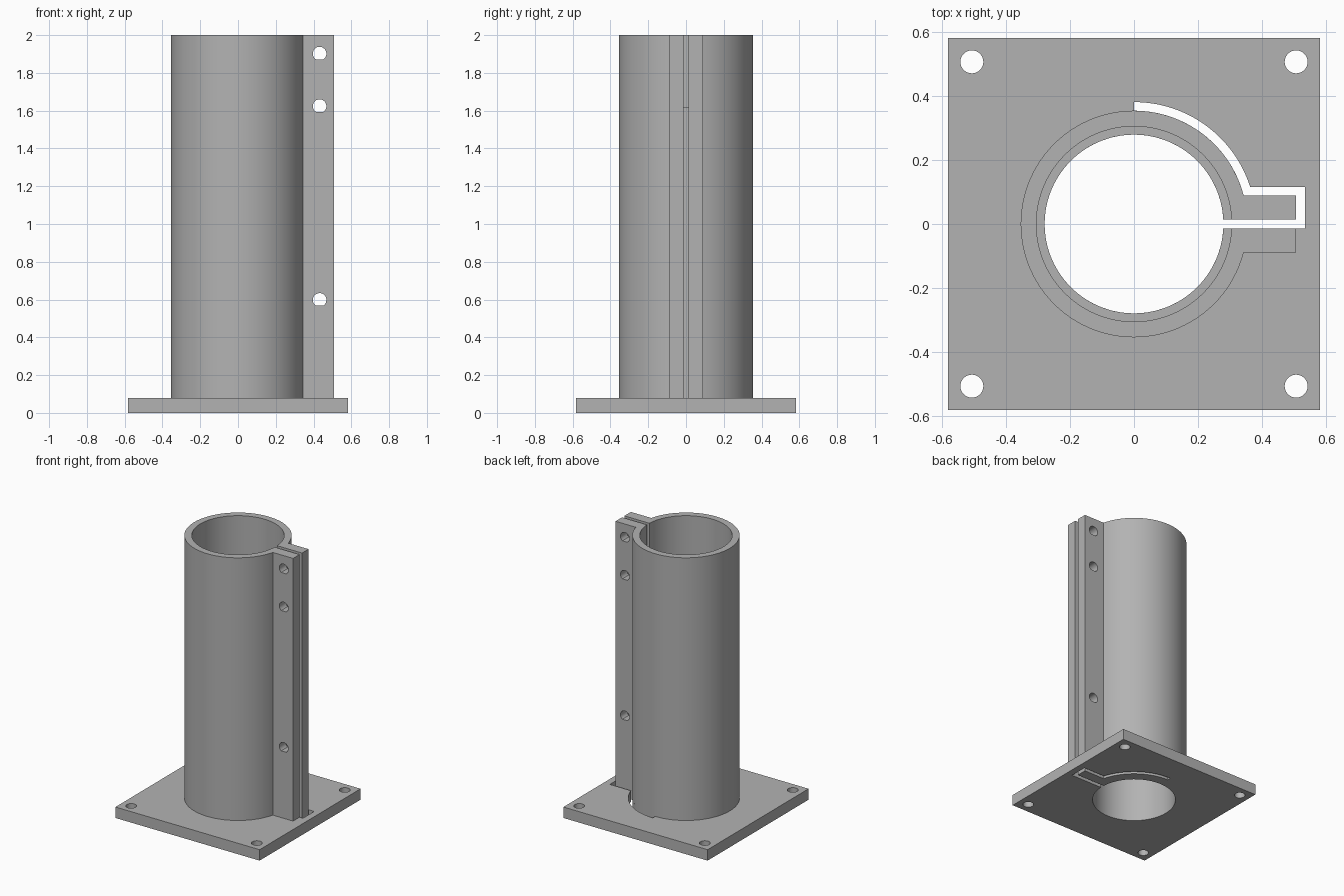
import bpy, bmesh
from math import sin, cos, asin, pi
from mathutils import Matrix

if "Cube" in bpy.data.objects:
    bpy.data.objects.remove(bpy.data.objects["Cube"], do_unlink=True)

# Main dimensions
HALF, THICK, TOP = 0.583, 0.08, 2.0
OUTER, BORE, SEAT, SEAT_Z = 0.355, 0.28, 0.306, 1.62
EAR_X, EAR_Y, SLIT, GAP = 0.508, 0.089, 0.014, 0.027

grey = bpy.data.materials.new("plain grey")
grey.use_nodes = True
colour = (0.45, 0.45, 0.45, 1)
grey.diffuse_color = colour
grey.node_tree.nodes["Principled BSDF"].inputs["Base Color"].default_value = colour


def arc(r, a, b, n=96, x=0, y=0):
    return [(x + r * cos(a + (b - a) * i / n), y + r * sin(a + (b - a) * i / n))
            for i in range(n + 1)]


def circle(r, x=0, y=0, n=96):
    return arc(r, 0, 2 * pi, n, x, y)[:-1]


def prism(name, outline, z0, z1, matrix=None):
    """Extrude a closed outline from z0 to z1."""
    bm = bmesh.new()
    face = bm.faces.new([bm.verts.new((x, y, z0)) for x, y in outline])
    new = bmesh.ops.extrude_face_region(bm, geom=[face])["geom"]
    verts = [v for v in new if isinstance(v, bmesh.types.BMVert)]
    bmesh.ops.translate(bm, verts=verts, vec=(0, 0, z1 - z0))
    if matrix:
        bm.transform(matrix)
    bmesh.ops.recalc_face_normals(bm, faces=bm.faces)
    mesh = bpy.data.meshes.new(name)
    bm.to_mesh(mesh)
    bm.free()
    mesh.materials.append(grey)
    obj = bpy.data.objects.new(name, mesh)
    bpy.context.collection.objects.link(obj)
    return obj


def finish(obj, cutters):
    """Cut the part, remove the cutters and smooth the round walls."""
    bpy.ops.object.select_all(action='DESELECT')
    bpy.context.view_layer.objects.active = obj
    obj.select_set(True)
    for cutter in cutters:
        cutter.hide_render = True
        mod = obj.modifiers.new("cut", 'BOOLEAN')
        mod.operation, mod.solver, mod.object = 'DIFFERENCE', 'EXACT', cutter
        bpy.ops.object.modifier_apply(modifier=mod.name)
        bpy.data.objects.remove(cutter, do_unlink=True)
    bpy.ops.object.shade_smooth_by_angle(angle=pi / 6)


# Base plate with bore, corner holes and the relief gap around one clamp ear
plate = prism("base_plate", [(-HALF, -HALF), (HALF, -HALF), (HALF, HALF), (-HALF, HALF)], 0, THICK)
ear_angle = asin(EAR_Y / OUTER)
wide, wide_y = OUTER + GAP, EAR_Y + GAP
gap = (arc(wide, pi / 2, asin(wide_y / wide), 32)
       + [(EAR_X + GAP, wide_y), (EAR_X + GAP, -SLIT), (BORE - 0.03, -SLIT),
          (BORE - 0.03, SLIT), (EAR_X, SLIT), (EAR_X, EAR_Y)]
       + arc(OUTER, ear_angle, pi / 2, 32))
cutters = [prism("bore_cutter", circle(BORE), -0.1, 0.2),
           prism("gap_cutter", gap, -0.1, 0.2)]
cutters += [prism("corner_hole_cutter", circle(0.036, sx * 0.508, sy * 0.508, 32), -0.1, 0.2)
            for sx in (-1, 1) for sy in (-1, 1)]
finish(plate, cutters)

# Split clamp tube with two ears
slit_angle = asin(SLIT / BORE)
section = ([(EAR_X, SLIT), (EAR_X, EAR_Y)]
           + arc(OUTER, ear_angle, 2 * pi - ear_angle)
           + [(EAR_X, -EAR_Y), (EAR_X, -SLIT)]
           + arc(BORE, 2 * pi - slit_angle, slit_angle))
tube = prism("clamp_tube", section, THICK, TOP)

# Wider seat at the top of the bore, and flat-bottomed bolt holes through the ears
cutters = [prism("seat_cutter", circle(SEAT), SEAT_Z, TOP + 0.1)]
flat = asin(0.03 / 0.036)
stand = Matrix.Rotation(pi / 2, 4, 'X')
for z in (0.598, 1.624, 1.902):
    hole = arc(0.036, -flat, pi + flat, 28, 0.432, z)
    cutters.append(prism("bolt_hole_cutter", hole, -0.2, 0.2, stand))
finish(tube, cutters)
